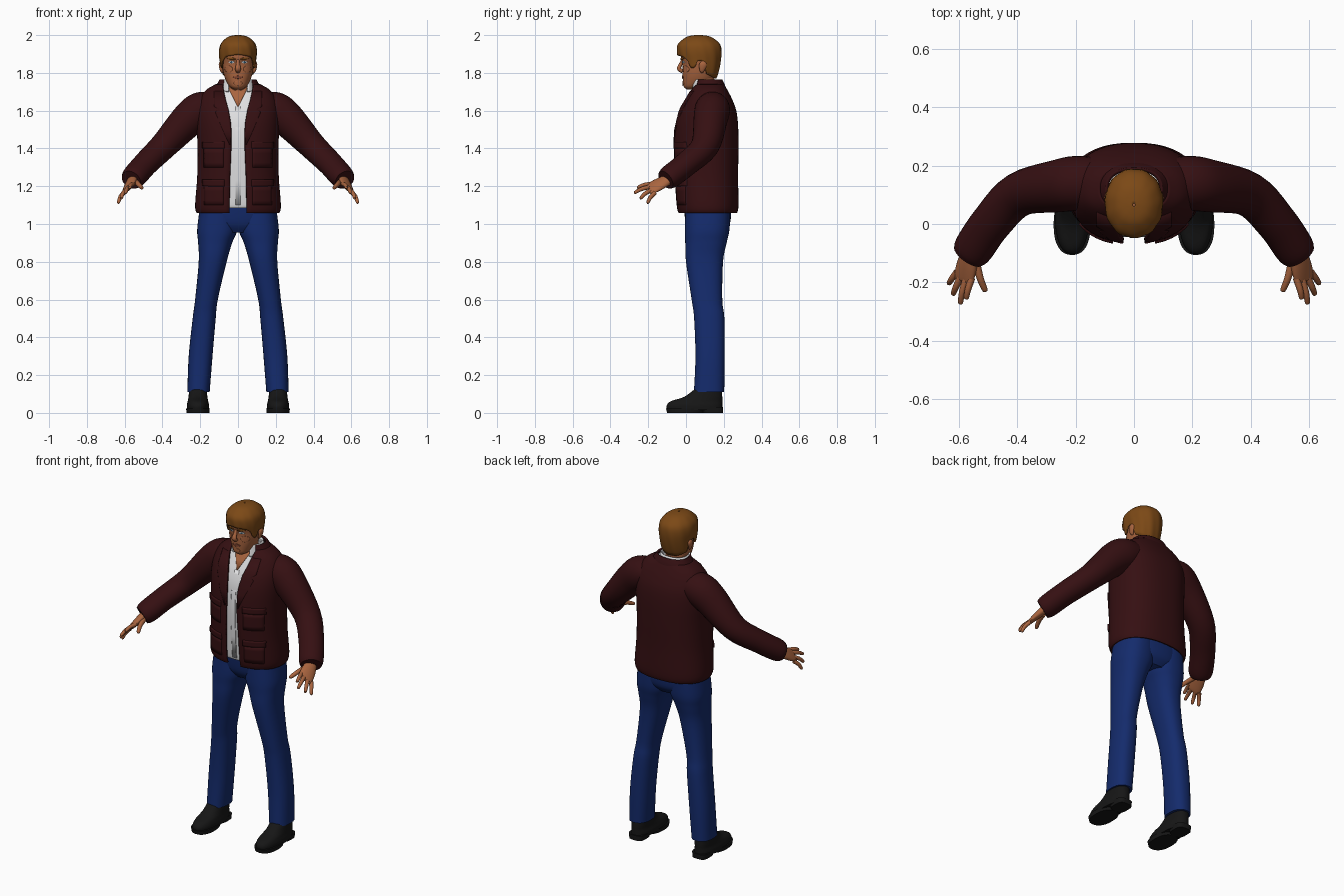
import bpy, bmesh, math
from mathutils import Vector

cube = bpy.data.objects.get("Cube")
if cube:
    bpy.data.objects.remove(cube)
parts = []


def material(name, r, g, b):
    m = bpy.data.materials.new(name)
    m.use_nodes = True
    m.diffuse_color = (r, g, b, 1)
    bsdf = m.node_tree.nodes["Principled BSDF"]
    bsdf.inputs["Base Color"].default_value = (r, g, b, 1)
    bsdf.inputs["Roughness"].default_value = 0.8
    return m


maroon = material("dark maroon cloth", .036, .005, .006)
denim = material("blue denim", .007, .024, .15)
white = material("white cloth", .75, .75, .76)
skin = material("skin", .4, .13, .05)
brown = material("brown hair", .2, .066, .008)
black = material("black leather", .008, .008, .008)
lip = material("lip", .22, .06, .03)
iris_blue = material("iris blue", .03, .09, .15)


def mesh_object(name, rings, mat, closed=True, caps=True, thickness=0):
    """Skin a list of point rings with quads."""
    bm = bmesh.new()
    rows = [[bm.verts.new(p) for p in ring] for ring in rings]
    for a, b in zip(rows, rows[1:]):
        n = len(a)
        for i in range(n if closed else n - 1):
            j = (i + 1) % n
            bm.faces.new((a[i], a[j], b[j], b[i]))
    if closed and caps:
        bm.faces.new(rows[0])
        bm.faces.new(rows[-1])
    bmesh.ops.recalc_face_normals(bm, faces=bm.faces)
    me = bpy.data.meshes.new(name)
    bm.to_mesh(me)
    bm.free()
    me.materials.append(mat)
    ob = bpy.data.objects.new(name, me)
    bpy.context.collection.objects.link(ob)
    if thickness:
        solid = ob.modifiers.new("Thickness", "SOLIDIFY")
        solid.thickness, solid.offset = thickness, 0
    parts.append(ob)
    return ob


def smooth(stations, steps=5):
    """Catmull-Rom interpolation of station tuples."""
    out, last = [], len(stations) - 1
    for i in range(last):
        p, q, r, s = (stations[min(max(k, 0), last)] for k in (i - 1, i, i + 1, i + 2))
        for k in range(steps):
            t = k / steps
            out.append(tuple(b + t * (c - a) / 2 + t * t * (a - 2.5 * b + 2 * c - d / 2)
                             + t ** 3 * (1.5 * (b - c) + (d - a) / 2)
                             for a, b, c, d in zip(p, q, r, s)))
    return out + [stations[-1]]


def at_height(stations, z):
    for a, b in zip(stations, stations[1:]):
        if a[0] <= z <= b[0]:
            t = (z - a[0]) / (b[0] - a[0])
            return tuple(p + t * (q - p) for p, q in zip(a, b))
    return stations[0] if z < stations[0][0] else stations[-1]


def power(v, e):
    return math.copysign(abs(v) ** e, v)


def ring_point(st, angle, e):
    z, xc, rx, y0, y1 = st[:5]
    return (xc + rx * power(math.sin(angle), e),
            (y0 + y1) / 2 - (y1 - y0) / 2 * power(math.cos(angle), e), z)


def loft(name, stations, mat, e=.85, n=40, thickness=0):
    """Stations: z, x centre, x radius, front y, back y, optional front opening."""
    rings, is_open = [], len(stations[0]) > 5
    for st in smooth(stations):
        gap = math.asin(min(st[5] / st[2], .99) ** (1 / e)) if is_open else 0
        span = 2 * math.pi - 2 * gap
        rings.append([ring_point(st, gap + span * i / (n - 1 if is_open else n), e)
                      for i in range(n)])
    return mesh_object(name, rings, mat, not is_open, True, thickness)


def patch(name, stations, rows, mat, lift=.006, e=.85, side=1, cols=8):
    """Thin plate that hugs the front of a loft. Rows: z, x start, x end."""
    dense, grid = smooth(stations), []
    for z, a, b in rows:
        st, line = at_height(dense, z), []
        for i in range(cols + 1):
            x = a + (b - a) * i / cols
            f = max(0, 1 - min(1, abs(x) / st[2]) ** (2 / e)) ** (e / 2)
            line.append((side * x, (st[3] + st[4]) / 2 - (st[4] - st[3]) / 2 * f, z))
        grid.append(line)
    return mesh_object(name, grid, mat, False, False, lift * 2)


def oval(x, z, rx, rz):
    turns = [math.pi * (k / 6 - .5) for k in range(7)]
    return [(z + rz * math.sin(a), x - rx * math.cos(a), x + rx * math.cos(a)) for a in turns]


def block(x0, x1, z0, z1):
    return [(z0 + (z1 - z0) * k / 4, x0, x1) for k in range(5)]


def sweep(name, points, mat, hint=(0, 0, 1), side=1, n=20):
    """Tube through points: x, y, z, radius along hint, radius across."""
    pts, rings = smooth(points), []
    for i, p in enumerate(pts):
        tan = Vector(pts[min(i + 1, len(pts) - 1)][:3]) - Vector(pts[max(i - 1, 0)][:3])
        tan.normalize()
        u = Vector(hint)
        u = (u - tan * u.dot(tan)).normalized()
        v = tan.cross(u)
        ring = []
        for k in range(n):
            a = 2 * math.pi * k / n
            c = Vector(p[:3]) + u * p[3] * math.cos(a) + v * p[4] * math.sin(a)
            ring.append((c.x * side, c.y, c.z))
        rings.append(ring)
    return mesh_object(name, rings, mat)


# Jacket, shirt and neck
jacket = [(1.06, 0, .213, -.035, .265, .045), (1.1, 0, .221, -.045, .272, .045),
          (1.25, 0, .21, -.055, .27, .042), (1.4, 0, .208, -.06, .272, .036),
          (1.52, 0, .213, -.052, .27, .037), (1.6, 0, .212, -.03, .26, .05),
          (1.66, 0, .198, 0, .238, .065), (1.705, 0, .165, .025, .215, .075),
          (1.735, 0, .115, .045, .197, .08)]
loft("jacket_body", jacket, maroon, n=56, thickness=.012)
loft("jacket_collar", [(1.695, 0, .135, .03, .212, .085), (1.735, 0, .108, .045, .2, .075),
                       (1.762, 0, .092, .05, .187, .07)], maroon, thickness=.012)
shirt = [(z + (.03 if z < 1.08 else 0), x, r - .015, a + .014, b - .015)
         for z, x, r, a, b, w in jacket]
loft("shirt_body", shirt, white)
loft("shirt_collar", [(1.7, 0, .09, .025, .18, .05), (1.765, 0, .078, .035, .168, .05)],
     white, thickness=.008)
loft("neck", [(1.6, 0, .07, .03, .17), (1.7, 0, .062, .035, .155), (1.8, 0, .06, .035, .15)], skin, e=1)
patch("open_neck", shirt, [(1.62, -.002, .002), (1.67, -.026, .026), (1.7, -.042, .042),
                           (1.733, -.055, .055)], skin, .003)
patch("shirt_placket", shirt, block(-.014, .014, 1.1, 1.62), white, .003)

# Trousers
loft("trouser_seat", [(.955, 0, .1, .03, .2), (1, 0, .185, .002, .232),
                      (1.08, 0, .2, -.012, .24), (1.105, 0, .19, -.012, .235)], denim)
leg = [(.11, .209, .059, .042, .202), (.3, .198, .063, .05, .205), (.5, .179, .061, .043, .203),
       (.6, .167, .06, .03, .192), (.8, .134, .074, 0, .196), (.9, .121, .09, -.004, .215),
       (.97, .11, .106, -.006, .23), (1.08, .103, .1, -.003, .235)]
# Face and hair profiles
head = [(1.712, 0, .022, .005, .06), (1.728, 0, .045, -.012, .1), (1.76, 0, .064, -.016, .14),
        (1.8, 0, .077, -.018, .155), (1.85, 0, .084, -.019, .165), (1.89, 0, .087, -.027, .168),
        (1.94, 0, .08, -.015, .16), (1.98, 0, .04, .03, .12)]
loft("head", head, skin, e=.9)
sweep("nose", [(0, -.015, 1.875, .006, .009), (0, -.026, 1.85, .009, .01),
               (0, -.037, 1.822, .011, .015), (0, -.018, 1.808, .01, .012)], skin, (0, -1, 0))
patch("mouth", head, oval(0, 1.777, .026, .006), lip, .004, .9)
patch("chin", head, oval(0, 1.745, .022, .012), skin, .004, .9)

thumb_hint = (.6, .3, -.5)
fingers = {"index": ((.555, -.185, 1.212), (.575, -.258, 1.192)),
           "middle": ((.576, -.19, 1.197), (.595, -.275, 1.165)),
           "ring": ((.593, -.182, 1.18), (.62, -.243, 1.135)),
           "little": ((.606, -.165, 1.165), (.635, -.205, 1.11)),
           "thumb": ((.54, -.13, 1.222), (.508, -.232, 1.19))}

for side, label in ((1, "left_"), (-1, "right_")):
    # Legs and shoes
    loft(label + "trouser_leg", [(z, side * x, r, a, b) for z, x, r, a, b in leg], denim)
    sx = side * .212
    loft(label + "shoe_upper", [(.015, sx, .058, -.1, .192), (.04, sx, .059, -.102, .192),
                                (.062, sx, .054, -.08, .192), (.085, sx, .05, -.01, .192),
                                (.125, sx, .046, .045, .19)], black)
    loft(label + "shoe_sole", [(0, sx, .06, -.1, .09), (.024, sx, .063, -.106, .1)], black)
    loft(label + "shoe_heel", [(0, sx, .046, .09, .196), (.03, sx, .05, .08, .197)], black, e=.6)

    # Sleeve and hand
    sweep(label + "sleeve", [(.11, .145, 1.62, .07, .08), (.19, .14, 1.605, .096, .093),
                             (.26, .13, 1.555, .093, .09), (.395, .1, 1.412, .072, .076),
                             (.49, .002, 1.318, .064, .07), (.548, -.082, 1.252, .062, .068),
                             (.566, -.108, 1.234, .052, .058)], maroon, side=side, n=32)
    sweep(label + "palm", [(.555, -.085, 1.24, .03, .025), (.571, -.14, 1.212, .042, .02),
                           (.583, -.187, 1.188, .042, .013), (.585, -.196, 1.185, .03, .007)],
          skin, thumb_hint, side)
    for name, (base, tip) in fingers.items():
        b, t = Vector(base), Vector(tip)
        mid = b.lerp(t, .5) + Vector((.003, -.003, .004))
        near = b.lerp(t, .93)
        r = .014 if name == "thumb" else .012
        sweep(label + name + "_finger", [(*b, r, r), (*mid, r * .9, r * .9),
                                         (*near, r * .7, r * .7), (*t, .002, .002)],
              skin, thumb_hint, side, 10)

    # Lapels and pockets
    patch(label + "lapel", jacket, [(1.42, .037, .044), (1.5, .038, .08), (1.59, .048, .118),
                                    (1.605, .05, .1), (1.62, .055, .125), (1.7, .078, .125)],
          maroon, .009, side=side)
    for name, z0, z1 in (("chest", 1.3, 1.4), ("hip", 1.1, 1.2)):
        patch(label + name + "_pocket", jacket, block(.075, .175, z0, z1), maroon, .009, side=side)
        patch(label + name + "_pocket_flap", jacket, block(.07, .18, z1, z1 + .035),
              maroon, .013, side=side)

    # Eyes, brows and ears
    patch(label + "eye", head, oval(.034, 1.857, .016, .006), white, .002, .9, side)
    patch(label + "iris", head, oval(.034, 1.857, .006, .006), iris_blue, .003, .9, side)
    patch(label + "brow", head, [(1.87, .014, .03), (1.876, .013, .055), (1.882, .03, .058)],
          brown, .005, .9, side)
    patch(label + "cheek", head, oval(.048, 1.82, .02, .018), skin, .003, .9, side)
    sweep(label + "ear", [(.08, .085, 1.802, .005, .006), (.088, .085, 1.815, .014, .008),
                          (.092, .09, 1.845, .02, .01), (.088, .092, 1.864, .008, .006)],
          skin, (0, 1, 0), side)

# Hair cap with a hairline that drops from the fringe to the nape
hair = smooth([(1.76, 0, .078, -.02, .152), (1.8, 0, .087, -.028, .168),
               (1.86, 0, .093, -.036, .182), (1.91, 0, .097, -.044, .186),
               (1.95, 0, .09, -.04, .178), (1.98, 0, .064, -.008, .145),
               (1.993, 0, .038, .02, .115), (1.998, 0, .004, .06, .07)])
hairline = [(0, 1.897), (.75, 1.885), (1, 1.86), (1.12, 1.825), (1.35, 1.825), (1.45, 1.862),
            (1.72, 1.862), (1.95, 1.795), (2.5, 1.775), (math.pi, 1.77)]
count, levels = 64, 18
rings = []
for k in range(levels + 1):
    t, ring = k / levels, []
    for i in range(count):
        a = 2 * math.pi * i / count
        low = at_height(hairline, min(a, 2 * math.pi - a))[1]
        z = low + (1.998 - low) * math.sin(t * math.pi / 2)
        x, y, z = ring_point(at_height(hair, z), a, .95)
        wave = 1 + .018 * math.sin(11 * a + 5 * t) * (1 - t)
        ring.append((x * wave, .07 + (y - .07) * wave, z))
    rings.append(ring)
mesh_object("hair", rings, brown, caps=False, thickness=.006)

# Smooth shading with crisp edges
bpy.ops.object.select_all(action="DESELECT")
for ob in parts:
    ob.select_set(True)
bpy.context.view_layer.objects.active = parts[0]
bpy.ops.object.shade_smooth_by_angle(angle=math.radians(45))
